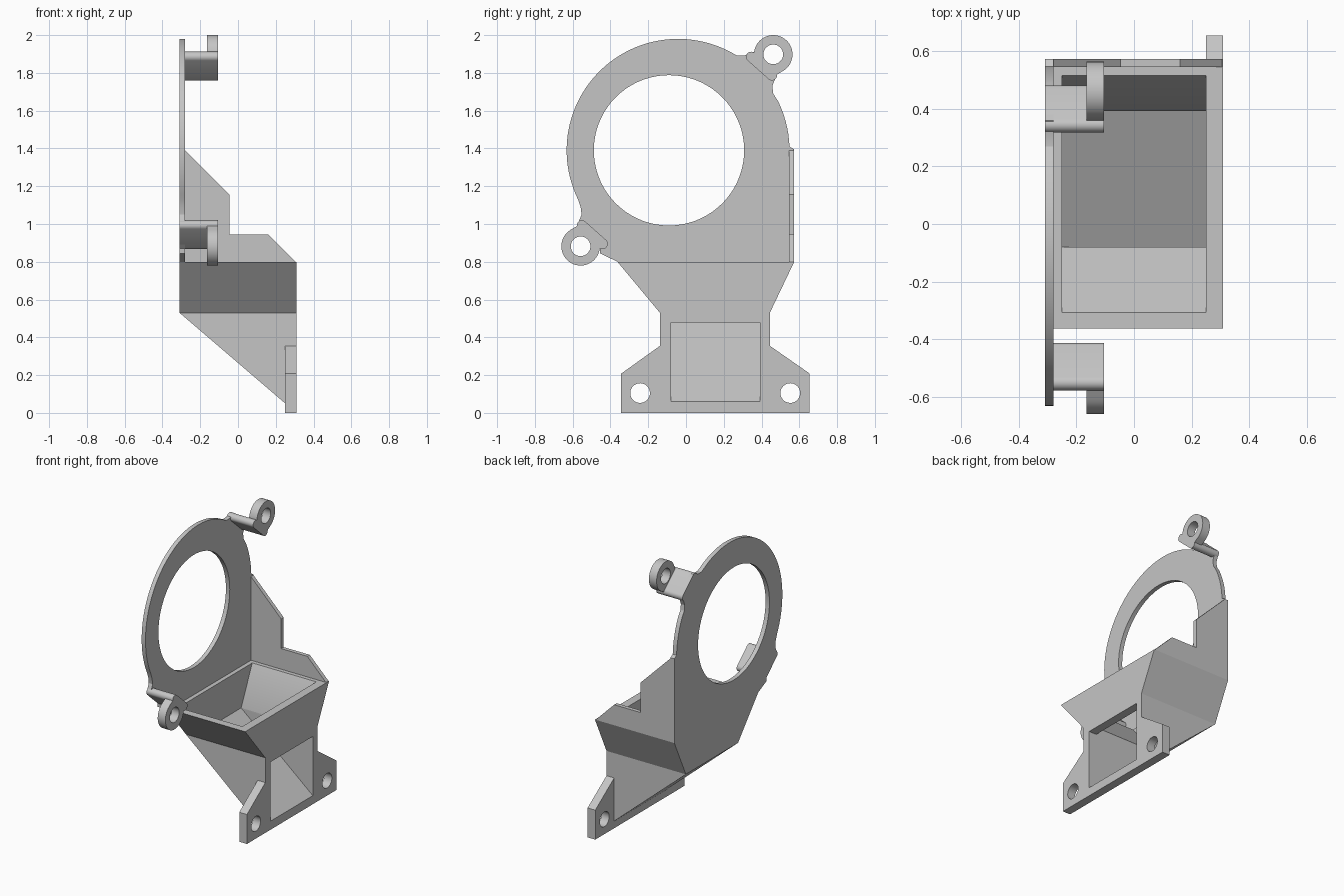
import bpy, bmesh
from math import radians, sin, cos
from mathutils import Vector
from mathutils.geometry import convex_hull_2d

cube = bpy.data.objects.get("Cube")
if cube:
    bpy.data.objects.remove(cube, do_unlink=True)

grey = bpy.data.materials.new("plain grey")
grey.use_nodes = True
grey.diffuse_color = (0.56, 0.56, 0.56, 1)
grey.node_tree.nodes["Principled BSDF"].inputs["Base Color"].default_value = grey.diffuse_color

parts = []


def arc(cy, cz, r, start=0, end=360, steps=48):
    """Points on a circle; a full turn leaves out the repeated end point."""
    count = steps if end - start == 360 else steps + 1
    angles = [radians(start + (end - start) * i / steps) for i in range(count)]
    return [(cy + r * cos(a), cz + r * sin(a)) for a in angles]


def hull(points):
    """Convex outline around the points."""
    points = [Vector(p) for p in points]
    return [tuple(points[i]) for i in convex_hull_2d(points)]


def opposite(points):
    """Half turn about the middle of the two mounting ears."""
    return [(-0.096 - y, 2.78 - z) for y, z in points]


def prism(name, loops, a, b, axis="x"):
    """Extrude an outline with optional holes along x or y."""
    bm = bmesh.new()
    rings = []
    for loop in loops:
        rings.append([bm.verts.new((a, u, v) if axis == "x" else (u, a, v)) for u, v in loop])
    if len(rings) == 1:
        bm.faces.new(rings[0])
    else:
        edges = [bm.edges.new((r[i - 1], r[i])) for r in rings for i in range(len(r))]
        bmesh.ops.triangle_fill(bm, edges=edges, use_beauty=True, normal=(1, 0, 0))
    direction = Vector((b - a, 0, 0)) if axis == "x" else Vector((0, b - a, 0))
    new = bmesh.ops.extrude_face_region(bm, geom=bm.faces[:])["geom"]
    bmesh.ops.translate(bm, vec=direction, verts=[g for g in new if isinstance(g, bmesh.types.BMVert)])
    bmesh.ops.recalc_face_normals(bm, faces=bm.faces[:])
    mesh = bpy.data.meshes.new(name)
    bm.to_mesh(mesh)
    bm.free()
    mesh.materials.append(grey)
    obj = bpy.data.objects.new(name, mesh)
    bpy.context.collection.objects.link(obj)
    parts.append(obj)
    return obj


def carve(target, cutter):
    """Subtract the cutter, keep the result and drop the cutter."""
    mod = target.modifiers.new("carve", "BOOLEAN")
    mod.operation, mod.solver, mod.object = "DIFFERENCE", "EXACT", cutter
    bpy.context.view_layer.update()
    result = bpy.data.meshes.new_from_object(target.evaluated_get(bpy.context.evaluated_depsgraph_get()))
    target.modifiers.clear()
    target.data = result
    parts.remove(cutter)
    bpy.data.objects.remove(cutter, do_unlink=True)


# Duct: flared hopper, sloping underside, sloping floor and side mouth
duct = prism("duct", [[(-0.363, 0.8), (-0.138, 0.53), (-0.138, 0), (0.444, 0), (0.444, 0.53), (0.573, 0.8)]],
             -0.31, 0.31)
carve(duct, prism("underside_cutter", [[(-0.45, 0.65), (0.45, -0.121), (-0.45, -0.121)]], -0.5, 0.7, "y"))
carve(duct, prism("hopper_cutter", [[(-0.331, 0.827), (-0.08, 0.53), (0.392, 0.53), (0.529, 0.827)]],
                  -0.25, 0.25))
carve(duct, prism("mouth_cutter", [[(-0.25, 0.54), (0.25, 0.54), (0.25, 0.478), (0.37, 0.478),
                                    (0.37, 0.01), (-0.25, 0.53)]], -0.08, 0.392, "y"))

# Foot with two bolt holes
prism("foot", [[(-0.343, 0), (0.655, 0), (0.655, 0.208), (0.444, 0.355), (0.444, 0.06),
                (-0.138, 0.06), (-0.138, 0.355), (-0.343, 0.208)],
               arc(-0.243, 0.105, 0.052), arc(0.552, 0.105, 0.052)], 0.25, 0.31)

# Ring plate with shoulders that carry the ears
shoulder = [(0.462, 1.69), (0.457, 1.73), (0.48, 1.79), (0.36, 1.91), (0.31, 1.893), (0.27, 1.892)]
outline = [(0.573, 0.8), (0.573, 1.395), (0.548, 1.41)]
outline += arc(-0.042, 1.39, 0.59, 5, 26, 6) + shoulder
outline += arc(-0.042, 1.39, 0.59, 61, 206, 48) + opposite(shoulder)[:4] + [(-0.455, 0.845), (-0.363, 0.8)]
prism("ring_plate", [outline, arc(-0.09, 1.39, 0.398, steps=72)], -0.31, -0.28)

# Stepped side flange
prism("side_flange", [[(-0.28, 0.8), (0.305, 0.8), (0.16, 0.945), (-0.045, 0.945),
                       (-0.045, 1.155), (-0.28, 1.39)]], 0.545, 0.573, "y")

# Two ears on round-edged arms, opposite each other
arm = hull(arc(0.345, 1.885, 0.027, steps=24) + arc(0.455, 1.787, 0.027, steps=24))
lug = hull(arc(0.462, 1.898, 0.102) + [(0.36, 1.91), (0.48, 1.79)])
hole = arc(0.462, 1.898, 0.052)
for side, turn in (("upper", list), ("lower", opposite)):
    prism(side + "_arm", [turn(arm)], -0.31, -0.105)
    prism(side + "_ear", [turn(lug), turn(hole)], -0.165, -0.105)

# Smooth the round edges, keep corners sharp
bpy.ops.object.select_all(action="DESELECT")
for obj in parts:
    obj.select_set(True)
bpy.context.view_layer.objects.active = duct
bpy.ops.object.shade_smooth_by_angle(angle=radians(25))
